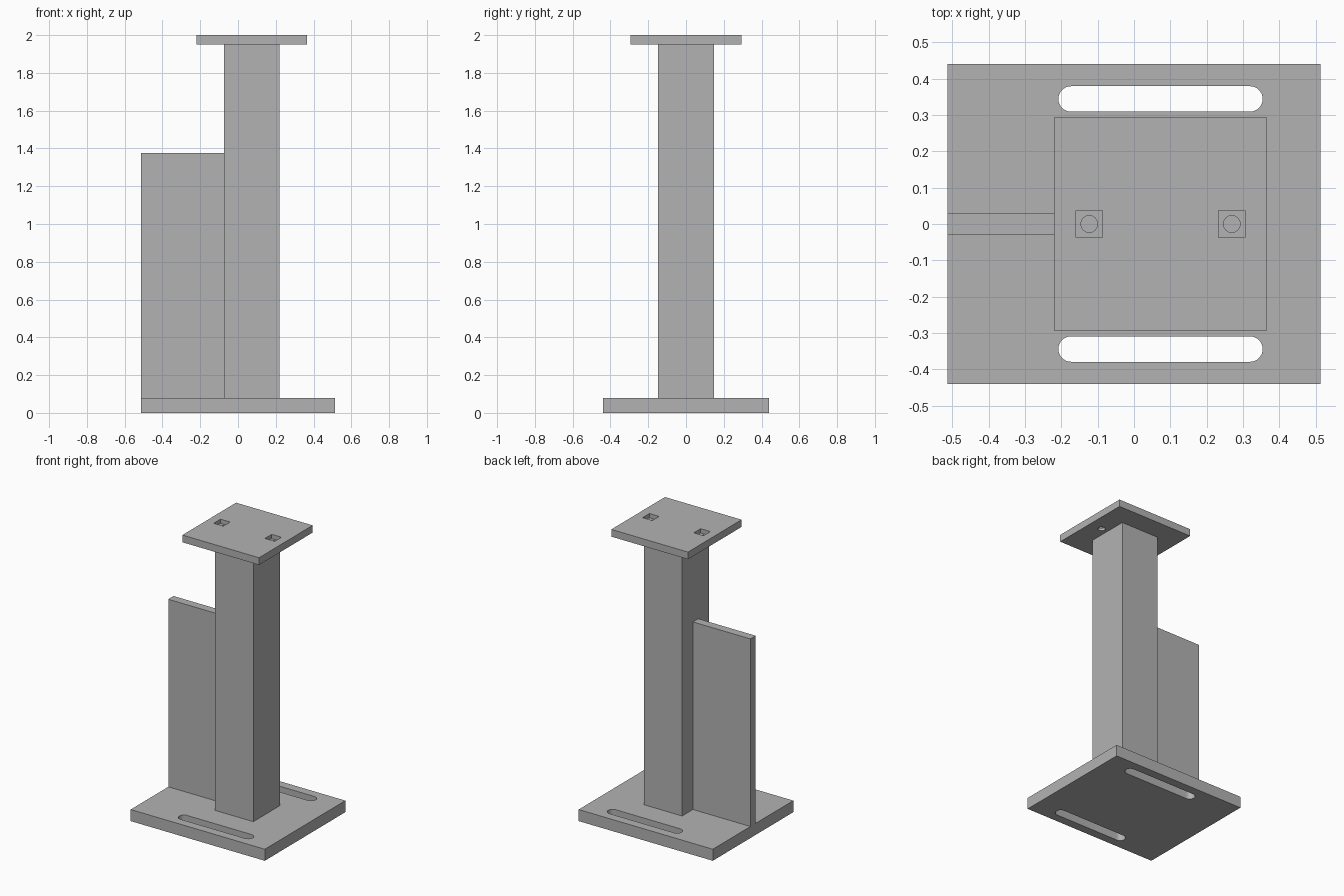
import bpy, math

if "Cube" in bpy.data.objects:
    bpy.data.objects.remove(bpy.data.objects["Cube"])

# Single grey metal
metal = bpy.data.materials.new("grey_metal")
metal.use_nodes = True
GREY = (0.45, 0.45, 0.45, 1)
metal.diffuse_color = GREY
metal.node_tree.nodes["Principled BSDF"].inputs["Base Color"].default_value = GREY


def prism(name, outline, z0, z1):
    """Extrude a counter-clockwise outline from z0 to z1."""
    n = len(outline)
    verts = [(x, y, z) for z in (z0, z1) for x, y in outline]
    faces = [list(range(n))[::-1], list(range(n, 2 * n))]
    faces += [(i, (i + 1) % n, n + (i + 1) % n, n + i) for i in range(n)]
    mesh = bpy.data.meshes.new(name)
    mesh.from_pydata(verts, [], faces)
    mesh.materials.append(metal)
    obj = bpy.data.objects.new(name, mesh)
    bpy.context.collection.objects.link(obj)
    return obj


def rect(x0, x1, half_y):
    return [(x0, -half_y), (x1, -half_y), (x1, half_y), (x0, half_y)]


def stadium(cx, cy, half_straight, radius, steps=16):
    """Rounded slot outline; a circle when half_straight is zero."""
    points = []
    for side, start in ((1, -math.pi / 2), (-1, math.pi / 2)):
        count = steps + 1 if half_straight else steps
        for i in range(count):
            a = start + math.pi * i / steps
            points.append((cx + side * half_straight + radius * math.cos(a),
                           cy + radius * math.sin(a)))
    return points


def cut(target, outline, z0, z1):
    cutter = prism("cutter", outline, z0, z1)
    cutter.hide_render = True
    mod = target.modifiers.new("cut", 'BOOLEAN')
    mod.operation = 'DIFFERENCE'
    mod.solver = 'EXACT'
    mod.object = cutter
    activate(target)
    bpy.ops.object.modifier_apply(modifier=mod.name)
    bpy.data.objects.remove(cutter)


def activate(obj):
    bpy.ops.object.select_all(action='DESELECT')
    obj.select_set(True)
    bpy.context.view_layer.objects.active = obj


BASE_TOP, PLATE_BOTTOM, TOP = 0.08, 1.95, 2.0

# Base plate with two long slots
base = prism("base_plate", rect(-0.513, 0.513, 0.44), 0, BASE_TOP)
for side in (-1, 1):
    cut(base, stadium(0.073, side * 0.344, 0.246, 0.035), -0.1, 0.2)

# Square column and side rib
prism("column", rect(-0.073, 0.22, 0.147), BASE_TOP, PLATE_BOTTOM)
prism("side_rib", rect(-0.513, -0.073, 0.029), BASE_TOP, 1.377)

# Top plate with square pockets over round bolt holes
plate = prism("top_plate", rect(-0.22, 0.366, 0.293), PLATE_BOTTOM, TOP)
for x in (-0.123, 0.269):
    cut(plate, rect(x - 0.037, x + 0.037, 0.037), 1.97, 2.1)
    cut(plate, stadium(x, 0, 0, 0.023), 1.9, 2.1)

for obj in (base, plate):
    activate(obj)
    bpy.ops.object.shade_smooth_by_angle(angle=math.radians(30))
